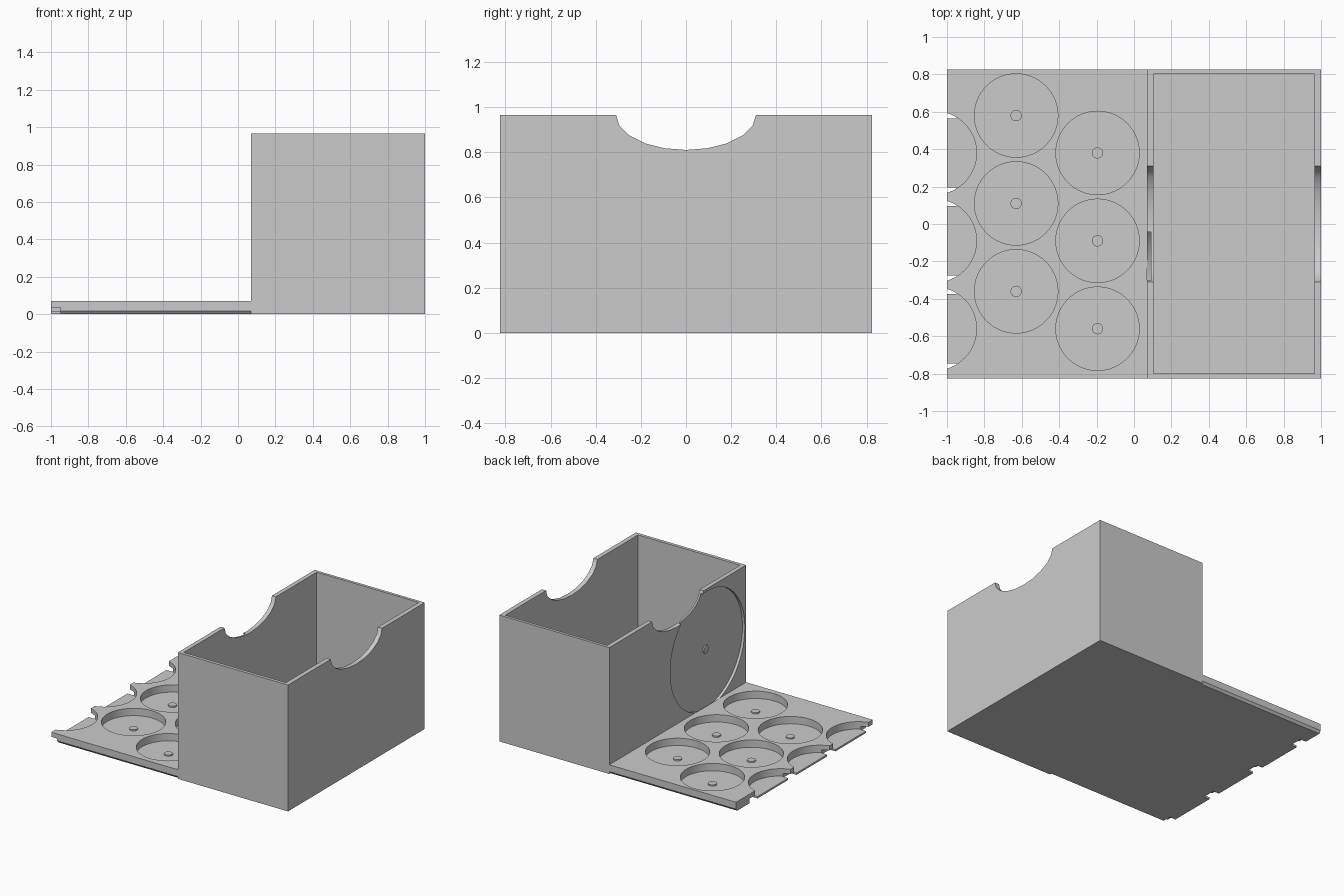
import bpy, bmesh, math
from mathutils import Matrix

if "Cube" in bpy.data.objects:
    bpy.data.objects.remove(bpy.data.objects["Cube"])

grey = bpy.data.materials.new("plain_grey")
grey.diffuse_color = (0.6, 0.6, 0.6, 1)
grey.use_nodes = True
grey.node_tree.nodes["Principled BSDF"].inputs["Base Color"].default_value = grey.diffuse_color


def finish(bm, name, cutter=False):
    bmesh.ops.recalc_face_normals(bm, faces=bm.faces[:])
    me = bpy.data.meshes.new(name)
    bm.to_mesh(me)
    bm.free()
    ob = bpy.data.objects.new(name, me)
    bpy.context.collection.objects.link(ob)
    me.materials.append(grey)
    if cutter:
        ob.hide_render = True
    return ob


def block(name, lo, hi, cutter=False):
    bm = bmesh.new()
    bmesh.ops.create_cube(bm, size=1)
    for v in bm.verts:
        v.co = [(lo[i] + hi[i]) / 2 + v.co[i] * (hi[i] - lo[i]) for i in range(3)]
    return finish(bm, name, cutter)


def disc(name, centre, radius, depth, axis="Z", segs=64, squash=1.0, cutter=False):
    """Cylinder along z or x; squash scales its height when lying along x."""
    bm = bmesh.new()
    bmesh.ops.create_cone(bm, cap_ends=True, segments=segs, radius1=radius,
                          radius2=radius, depth=depth)
    m = Matrix.Translation(centre)
    if axis == "X":
        m = m @ Matrix.Diagonal((1, 1, squash, 1)) @ Matrix.Rotation(math.pi / 2, 4, "Y")
    bmesh.ops.transform(bm, matrix=m, verts=bm.verts[:])
    return finish(bm, name, cutter)


def cut(ob, cutters):
    """Subtract the cutters, apply, and remove them."""
    bpy.context.view_layer.objects.active = ob
    for c in cutters:
        mod = ob.modifiers.new("cut", "BOOLEAN")
        mod.operation = "DIFFERENCE"
        mod.solver = "EXACT"
        mod.object = c
        bpy.ops.object.modifier_apply(modifier=mod.name)
        bpy.data.objects.remove(c, do_unlink=True)


def smooth(ob):
    bpy.ops.object.select_all(action="DESELECT")
    ob.select_set(True)
    bpy.context.view_layer.objects.active = ob
    bpy.ops.object.shade_smooth_by_angle(angle=math.radians(30))


# Open card box with finger scoops and a round recess in its left wall
RECESS = (-0.36, 0.495)
box = block("card_box", (0.07, -0.825, 0), (1, 0.825, 0.965))
cut(box, [
    block("cavity_cutter", (0.103, -0.8, 0.033), (0.965, 0.803, 1.2), True),
    disc("scoop_cutter", (0.535, 0, 0.965), 0.31, 1.4, "X", 20, 0.5, True),
    disc("recess_cutter", (0.07, *RECESS), 0.45, 0.04, "X", 64, 1, True),
])
smooth(box)

# Token tray with chamfered lower long edges
bm = bmesh.new()
profile = [(-0.825, 0.018), (-0.81, 0), (0.81, 0), (0.825, 0.018), (0.825, 0.07), (-0.825, 0.07)]
face = bm.faces.new([bm.verts.new((-1, y, z)) for y, z in profile])
ext = bmesh.ops.extrude_face_region(bm, geom=[face])
bmesh.ops.translate(bm, vec=(1.07, 0, 0),
                    verts=[g for g in ext["geom"] if isinstance(g, bmesh.types.BMVert)])
tray = finish(bm, "token_tray")

# Staggered round pockets, the outer column cut by the tray edge
FLOOR = 0.014
pockets = [(x, y0 - 0.47 * i)
           for x, y0 in ((-0.63, 0.58), (-0.195, 0.38), (-1.065, 0.38)) for i in range(3)]
cutters = [disc("pocket_cutter", (x, y, FLOOR + 0.1), 0.223, 0.2, cutter=True) for x, y in pockets]

# Small notches under the open edge, between the pockets
for i in range(4):
    y = 0.615 - 0.47 * i
    cutters.append(block("notch_cutter", (-1.1, y - 0.05, -0.1), (-0.95, y + 0.05, 0.035), True))
cut(tray, cutters)
smooth(tray)

# Low centre posts in the full pockets and the wall recess
for x, y in pockets[:6]:
    smooth(disc("pocket_post", (x, y, FLOOR + 0.003), 0.03, 0.014, segs=24))
smooth(disc("recess_post", (0.088, *RECESS), 0.03, 0.014, "X", 24))
